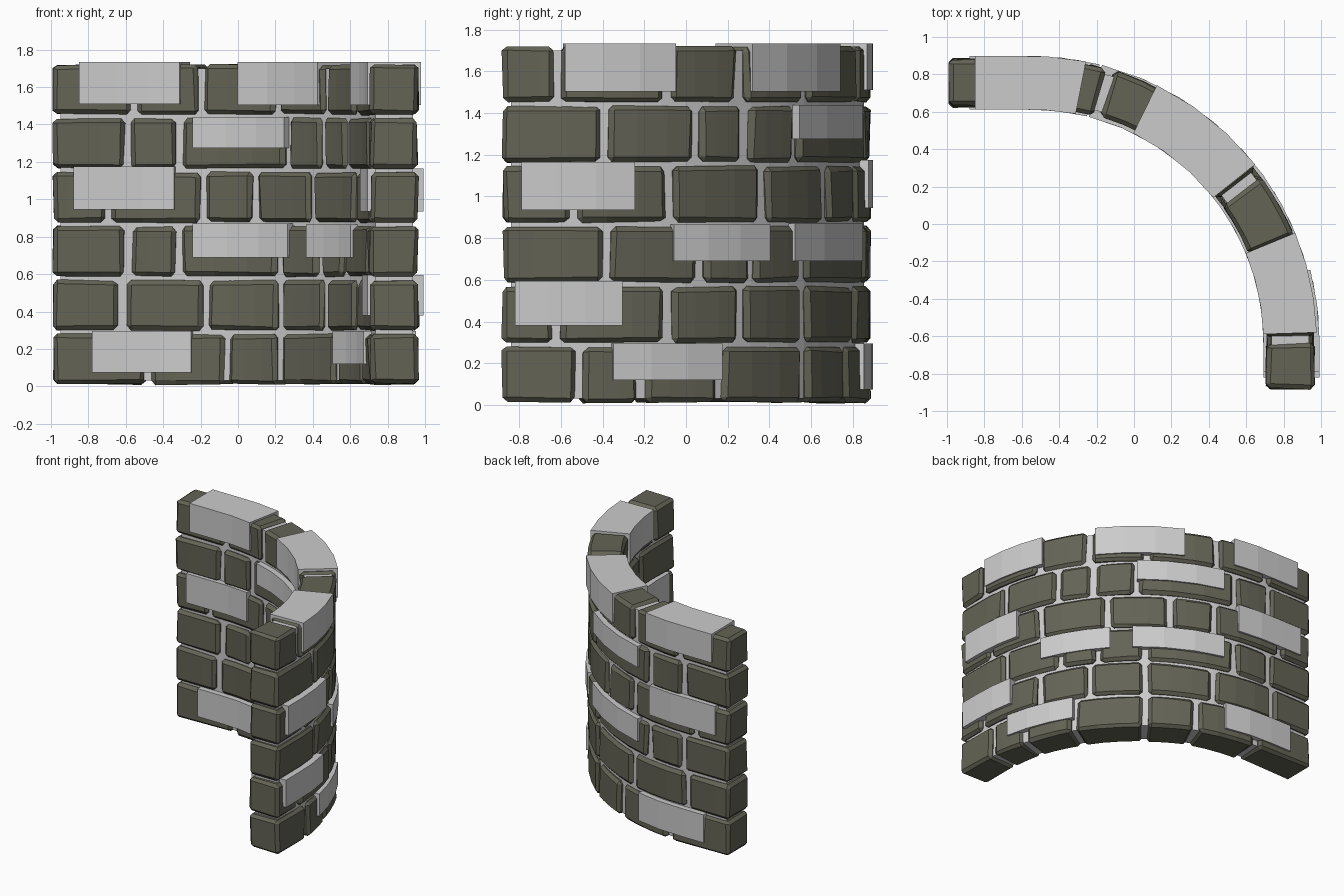
import bpy, bmesh, random
from math import sin, cos, asin, acos, pi

if "Cube" in bpy.data.objects:
    bpy.data.objects.remove(bpy.data.objects["Cube"])

random.seed(4)
CX, CY = -0.55, -0.63           # centre of the bend
RI, RO, RM = 1.25, 1.52, 1.385  # inner, outer and middle radius
START = 0.45                    # straight run before the bend
ARC = RM * pi / 2
LENGTH = START + ARC + 0.26


def X(x):
    """distance along wall for an x on the inner face"""
    return x + 1.0 if x < CX else START + RM * asin((x - CX) / RI)


def Y(y):
    """distance along wall for a y on the outer face"""
    return START + ARC + (CY - y) if y < CY else START + RM * acos((y - CY) / RO)


def bend(s, r, z):
    if s < START:
        return (s - 1.0, CY + r, z)
    if s > START + ARC:
        return (CX + r, CY - (s - START - ARC), z)
    a = (s - START) / RM
    return (CX + r * sin(a), CY + r * cos(a), z)


def block(name, s0, s1, r0, r1, z0, z1, cuts, bevel=0, jitter=0, mat=None):
    """straight box, chipped and bevelled, then bent along the wall"""
    bm = bmesh.new()
    bmesh.ops.create_cube(bm, size=1)
    j = lambda: random.uniform(0, jitter)
    for v in bm.verts:
        a, b, c = v.co
        v.co = (s0 + j() if a < 0 else s1 - j(),
                r0 + j() if b < 0 else r1 - j(),
                z0 + j() * 0.6 if c < 0 else z1 - j() * 0.6)
    if bevel:
        bmesh.ops.bevel(bm, geom=bm.edges[:], offset=bevel, segments=1,
                        affect='EDGES', clamp_overlap=True)
        for v in bm.verts:      # chipped edges, pulled inwards only
            for i, (lo, hi) in enumerate(((s0, s1), (r0, r1), (z0, z1))):
                d = random.uniform(0, jitter * 0.5)
                v.co[i] += d if v.co[i] < (lo + hi) / 2 else -d
    for k in range(1, cuts + 1):
        bmesh.ops.bisect_plane(bm, geom=bm.verts[:] + bm.edges[:] + bm.faces[:],
                               plane_co=(s0 + (s1 - s0) * k / (cuts + 1), 0, 0),
                               plane_no=(1, 0, 0))
    for v in bm.verts:
        v.co = bend(*v.co)
    bmesh.ops.recalc_face_normals(bm, faces=bm.faces[:])
    me = bpy.data.meshes.new(name)
    bm.to_mesh(me)
    bm.free()
    ob = bpy.data.objects.new(name, me)
    bpy.context.collection.objects.link(ob)
    if mat:
        me.materials.append(mat)
    return ob


stone = bpy.data.materials.new("dark_stone")
stone.diffuse_color = (0.125, 0.125, 0.092, 1)
stone.use_nodes = True
stone.node_tree.nodes["Principled BSDF"].inputs["Base Color"].default_value = stone.diffuse_color

# mortar core
block("mortar_core", 0.05, LENGTH - 0.05, RI + 0.035, RO - 0.035, 0.03, 1.70, 23)

# joints between the dark stones, row by row from the ground
rows = [
    [X(-.48), X(-.07), X(.21), Y(.17), Y(-.21), Y(-.51)],
    [X(-.62), X(-.18), X(.21), Y(.28), Y(-.08), Y(-.62)],
    [X(-.59), X(-.32), X(.21), X(.42), Y(.08), Y(-.38)],
    [X(-.69), X(-.19), X(.08), Y(.38), Y(-.07), Y(-.54)],
    [X(-.59), X(-.32), X(.25), Y(.30), Y(.06), Y(-.39)],
    [X(-.56), X(-.20), X(.20), Y(.27), Y(-.08), Y(-.62)],
]
for k, joints in enumerate(rows):
    z0 = 0.004 + 0.2885 * k
    ends = [0] + joints + [LENGTH]
    for n, (a, b) in enumerate(zip(ends, ends[1:])):
        a += 0.01 if n else 0
        b -= 0.01 if n < len(joints) else 0
        block(f"stone_{k + 1}_{n + 1}", a, b, RI - 0.003, RO + 0.003,
              z0, z0 + 0.282, 2, 0.022, 0.014, stone)

# pale replacement bricks running through the wall
pale = [
    (X(-.78), X(-.25), .075, .295), (Y(.17), Y(-.35), .12, .295),
    (Y(-.31), Y(-.82), .38, .595),
    (X(-.24), X(.27), .69, .87), (X(.37), Y(-.06), .69, .865),
    (X(-.88), X(-.34), .945, 1.175), (Y(-.25), Y(-.79), .935, 1.165),
    (X(-.24), X(.25), 1.275, 1.44),
    (X(-.85), X(-.31), 1.51, 1.735), (X(0), X(.43), 1.505, 1.735),
    (Y(-.05), Y(-.58), 1.505, 1.735),
]
for n, (a, b, z0, z1) in enumerate(pale):
    out = 0.022 if n in (2, 6) else 0.008
    block(f"pale_brick_{n + 1}", a, b, RI - 0.008, RO + out, z0, z1, 2)
